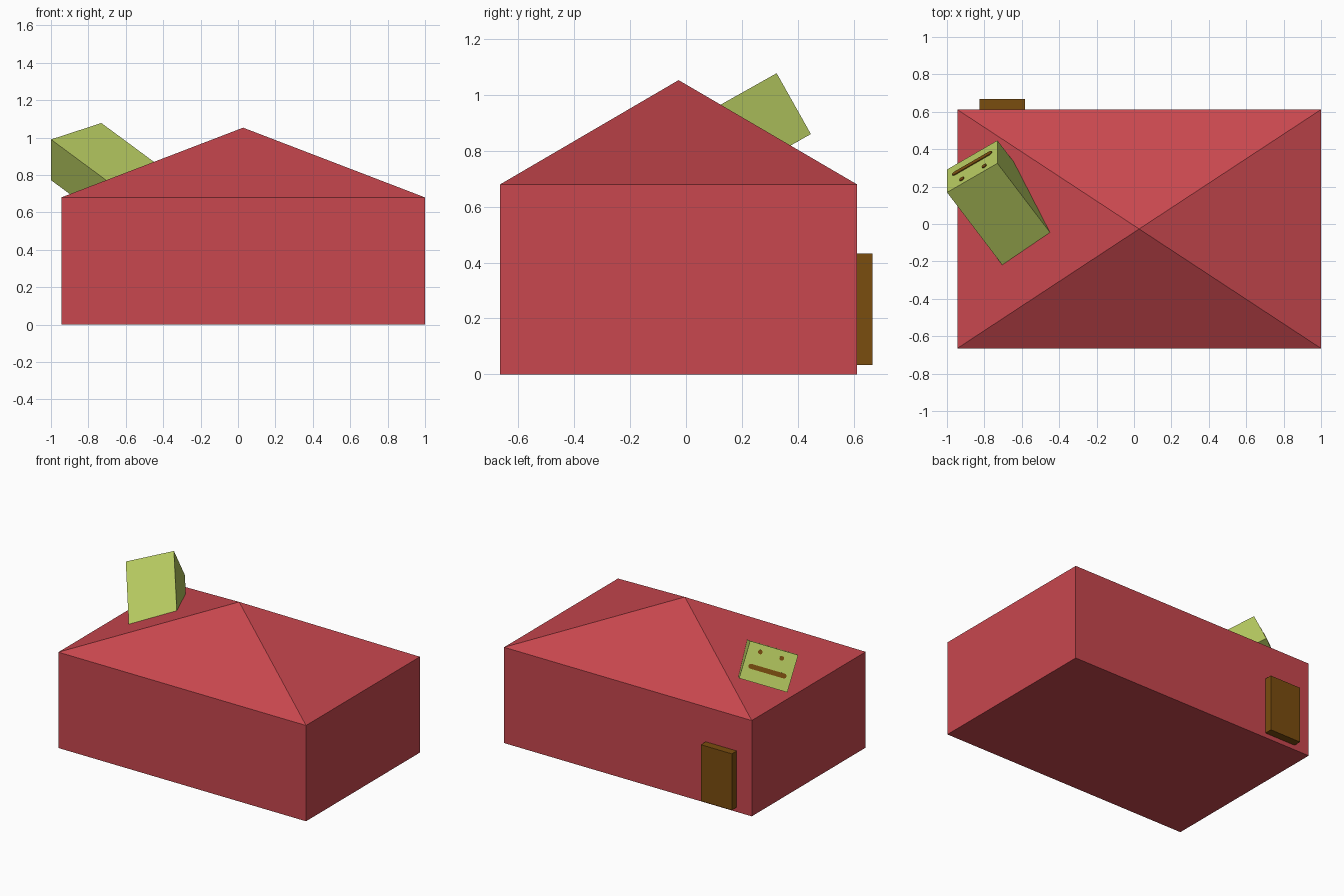
import bpy, bmesh, math
from mathutils import Matrix, Vector

if "Cube" in bpy.data.objects:
    bpy.data.objects.remove(bpy.data.objects["Cube"])


def material(name, rgb):
    m = bpy.data.materials.new(name)
    lin = [((c / 255 + 0.055) / 1.055) ** 2.4 for c in rgb]
    m.diffuse_color = (*lin, 1)
    m.use_nodes = True
    m.node_tree.nodes["Principled BSDF"].inputs["Base Color"].default_value = m.diffuse_color
    return m


RED = material("brick red", (200, 71, 78))
GREEN = material("olive green", (182, 202, 96))
BROWN = material("wood brown", (122, 77, 15))


def finish(name, bm, mat, matrix=Matrix()):
    bmesh.ops.recalc_face_normals(bm, faces=bm.faces)
    mesh = bpy.data.meshes.new(name)
    bm.to_mesh(mesh)
    bm.free()
    mesh.materials.append(mat)
    ob = bpy.data.objects.new(name, mesh)
    ob.matrix_world = matrix
    bpy.context.collection.objects.link(ob)
    return ob


def box_bm(lo, hi):
    bm = bmesh.new()
    bmesh.ops.create_cube(bm, size=1)
    lo, hi = Vector(lo), Vector(hi)
    for v in bm.verts:
        v.co = (lo + hi) / 2 + v.co * (hi - lo)
    return bm


def plate(name, outline, mat, matrix, thick=0.005):
    # thin painted detail standing on the local z = 0 plane
    bm = bmesh.new()
    face = bm.faces.new([bm.verts.new((x, y, -0.001)) for x, y in outline])
    top = bmesh.ops.extrude_face_region(bm, geom=[face])["geom"]
    for v in top:
        if isinstance(v, bmesh.types.BMVert):
            v.co.z = thick
    return finish(name, bm, mat, matrix)


# House body with a pyramid roof raised from its top face
bm = box_bm((-0.945, -0.665, 0), (1.0, 0.612, 0.68))
top = max(bm.faces, key=lambda f: f.calc_center_median().z)
ring = list(top.verts)
bmesh.ops.poke(bm, faces=[top])
apex = next(v for v in bm.verts if v not in ring and len(v.link_edges) == 4)
apex.co.z = 1.053
# keep the eave edge under the roof crisp
finish("house_with_roof", bm, RED)

# Door on the back wall
finish("door", box_bm((-0.827, 0.60, 0.033), (-0.583, 0.667, 0.433)), BROWN)

# Tilted box in the roof: local x across the face, y up it, z out of it
u = Vector((-0.27, -0.156, -0.088)).normalized()
up = Vector((0, -0.122, 0.217)).normalized()
out = u.cross(up).normalized()
up = out.cross(u)
frame = Matrix((u, up, out)).transposed().to_4x4()
frame.translation = (-0.865, 0.308, 0.925)
finish("tilted_roof_box", box_bm((-0.1615, -0.125, -0.58), (0.1615, 0.125, 0)), GREEN, frame)

# Face on the box: two eyes and a straight mouth
for side, x in (("left", -0.078), ("right", 0.066)):
    ring = [(x + 0.015 * math.cos(a), 0.075 + 0.015 * math.sin(a))
            for a in (math.tau * i / 10 for i in range(10))]
    plate(side + "_eye", ring, BROWN, frame)

mouth = []
for end in (1, -1):
    for i in range(7):
        a = -math.pi / 2 + math.pi * i / 6 + (0 if end > 0 else math.pi)
        mouth.append((end * 0.112 + 0.016 * math.cos(a), -0.03 + 0.016 * math.sin(a)))
plate("mouth", mouth, BROWN, frame)
